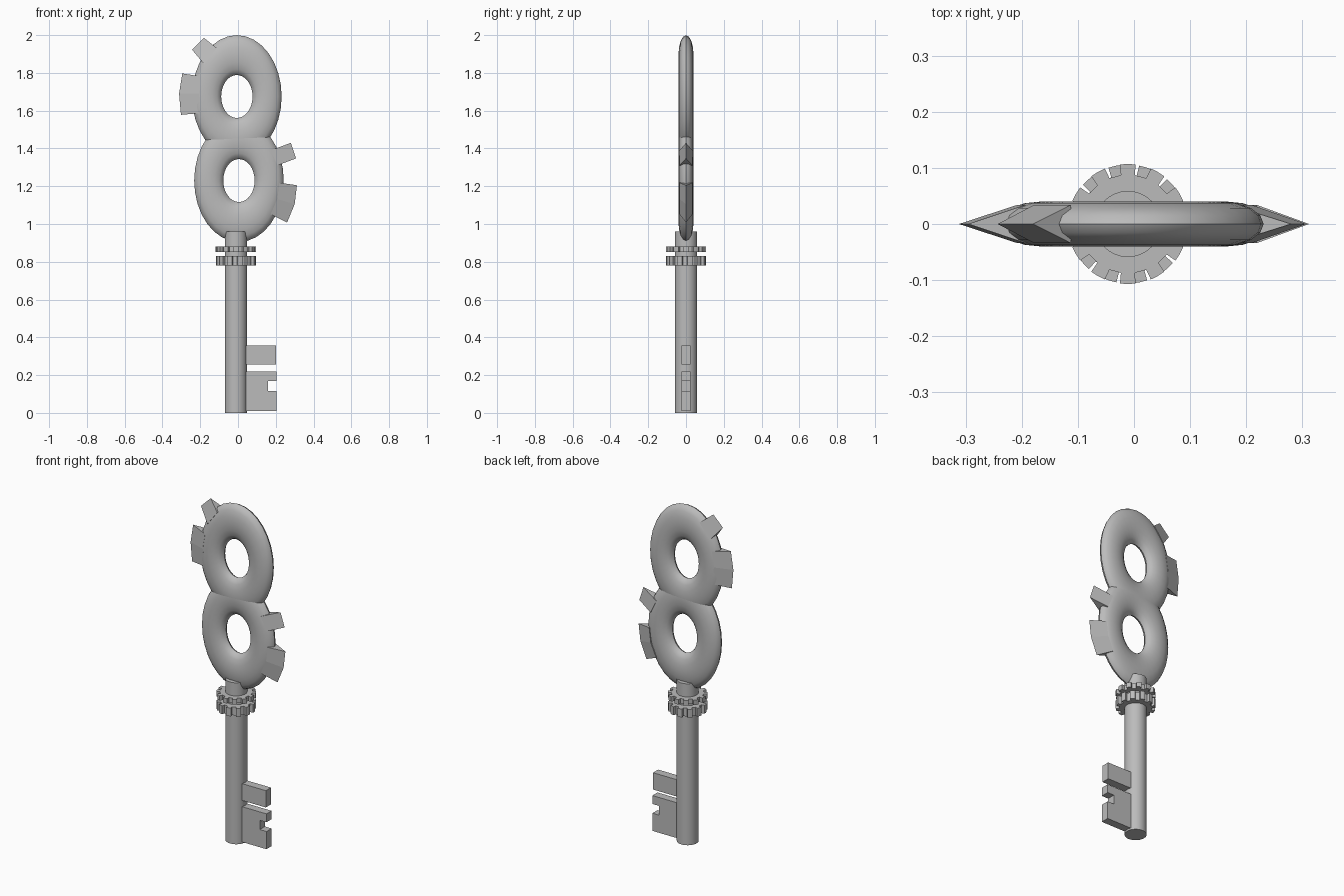
import bpy, bmesh, math
from mathutils import Vector

if "Cube" in bpy.data.objects:
    bpy.data.objects.remove(bpy.data.objects["Cube"])

GREY = (0.5, 0.5, 0.5, 1)
metal = bpy.data.materials.new("grey metal")
metal.use_nodes = True
metal.diffuse_color = GREY
metal.node_tree.nodes["Principled BSDF"].inputs["Base Color"].default_value = GREY

AXIS = -0.011  # shaft centre in x


def finish(obj, name, smooth=False):
    obj.name = name
    obj.data.materials.clear()
    obj.data.materials.append(metal)
    if smooth:
        bpy.ops.object.select_all(action='DESELECT')
        obj.select_set(True)
        bpy.context.view_layer.objects.active = obj
        bpy.ops.object.shade_smooth_by_angle(angle=math.radians(40))
    return obj


def loft(name, bottom, top):
    """Solid between two matching outlines."""
    bm = bmesh.new()
    a = [bm.verts.new(p) for p in bottom]
    b = [bm.verts.new(p) for p in top]
    bm.faces.new(a)
    bm.faces.new(b)
    for i in range(len(a)):
        j = (i + 1) % len(a)
        bm.faces.new((a[i], a[j], b[j], b[i]))
    bmesh.ops.recalc_face_normals(bm, faces=bm.faces)
    mesh = bpy.data.meshes.new(name)
    bm.to_mesh(mesh)
    bm.free()
    obj = bpy.data.objects.new(name, mesh)
    bpy.context.collection.objects.link(obj)
    return finish(obj, name)


def ring(name, x, z):
    """Flattened oval ring of the handle."""
    bpy.ops.mesh.primitive_torus_add(major_segments=32, minor_segments=16,
                                     major_radius=0.16, minor_radius=0.077)
    obj = bpy.context.object
    for v in obj.data.vertices:
        px, py, pz = v.co
        v.co = (px + x, pz * 0.52, py * 1.37 + z)
    obj.data.flip_normals()
    return finish(obj, name, True)


def wedge(name, outer, inner):
    """Tooth tapering from a thick root to a knife edge."""
    bm = bmesh.new()
    rows = []
    for o, i in zip(outer, inner):
        o, i = Vector((o[0], 0, o[1])), Vector((i[0], 0, i[1]))
        root = i + (i - o) * 0.35
        rows.append([bm.verts.new(p) for p in
                     (o, root + Vector((0, 0.034, 0)), root - Vector((0, 0.034, 0)))])
    for r, s in zip(rows, rows[1:]):
        for k in range(3):
            m = (k + 1) % 3
            bm.faces.new((r[k], r[m], s[m], s[k]))
    bm.faces.new(rows[0])
    bm.faces.new(rows[-1])
    bmesh.ops.recalc_face_normals(bm, faces=bm.faces)
    mesh = bpy.data.meshes.new(name)
    bm.to_mesh(mesh)
    bm.free()
    obj = bpy.data.objects.new(name, mesh)
    bpy.context.collection.objects.link(obj)
    finish(obj, name)


def gear(name, z0, z1, turn, radius, teeth=12):
    """Toothed collar around the shaft."""
    outline = []
    step = math.tau / teeth
    for t in range(teeth):
        for offset, r in ((-0.27, 0.088), (-0.25, radius), (0, radius),
                          (0.25, radius), (0.27, 0.088)):
            a = (t + offset) * step + turn
            outline.append((AXIS + r * math.cos(a), r * math.sin(a)))
    loft(name, [(x, y, z0) for x, y in outline], [(x, y, z1) for x, y in outline])


def plate(name, profile, half=0.024):
    """Flat key bit cut from an x-z profile."""
    loft(name, [(x, -half, z) for x, z in profile], [(x, half, z) for x, z in profile])


# Handle rings
ring("upper_handle_ring", -0.006, 1.675)
ring("lower_handle_ring", 0.005, 1.23)

# Handle teeth
wedge("upper_small_tooth", [(-0.18, 1.985), (-0.243, 1.923)],
      [(-0.13, 1.945), (-0.195, 1.865)])
wedge("upper_large_tooth", [(-0.295, 1.797), (-0.312, 1.69), (-0.302, 1.578)],
      [(-0.22, 1.785), (-0.235, 1.69), (-0.22, 1.585)])
wedge("lower_small_tooth", [(0.28, 1.43), (0.307, 1.347)],
      [(0.2, 1.4), (0.235, 1.32)])
wedge("lower_large_tooth", [(0.312, 1.205), (0.3, 1.105), (0.26, 1.008)],
      [(0.243, 1.215), (0.232, 1.125), (0.195, 1.04)])

# Shaft
bpy.ops.mesh.primitive_cylinder_add(vertices=32, radius=0.059, depth=0.96,
                                    location=(AXIS, 0, 0.48))
finish(bpy.context.object, "shaft", True)

# Toothed collars
gear("upper_collar", 0.853, 0.882, 0.0, 0.107)
gear("lower_collar", 0.78, 0.83, 0.2, 0.106)

# Key bits
plate("upper_bit", [(0, 0.257), (0.2, 0.257), (0.2, 0.357), (0, 0.357)])
plate("lower_bit", [(0, 0.01), (0.204, 0.01), (0.204, 0.115), (0.16, 0.115),
                    (0.16, 0.17), (0.204, 0.17), (0.204, 0.22), (0, 0.22)])
